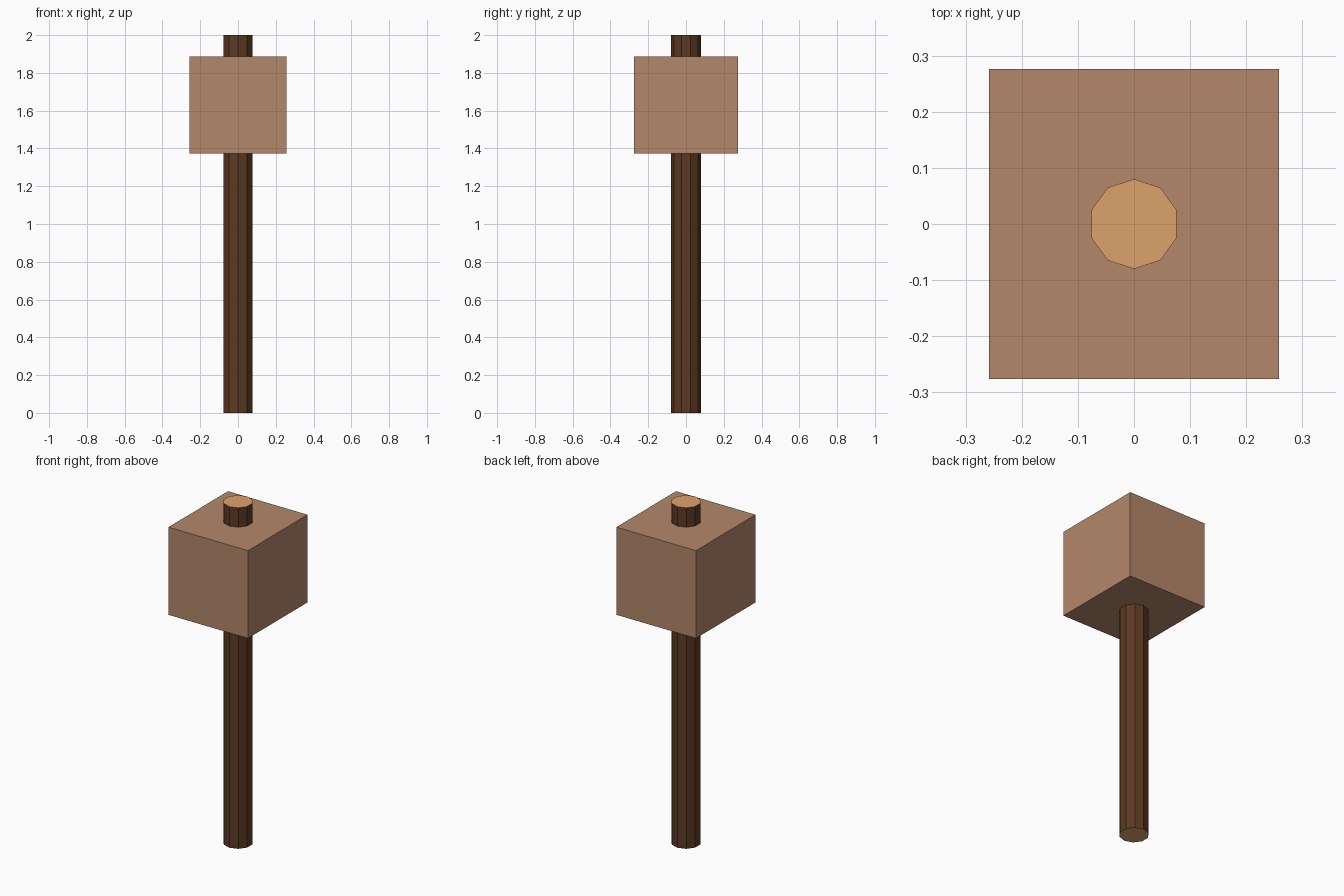
import bpy

if "Cube" in bpy.data.objects:
    bpy.data.objects.remove(bpy.data.objects["Cube"])


def material(name, rgb):
    mat = bpy.data.materials.new(name)
    mat.diffuse_color = (*rgb, 1)
    mat.use_nodes = True
    mat.node_tree.nodes["Principled BSDF"].inputs["Base Color"].default_value = mat.diffuse_color
    return mat


bark = material("dark_wood", (0.107, 0.042, 0.016))
end_grain = material("end_grain", (0.716, 0.362, 0.147))
block = material("head_wood", (0.456, 0.242, 0.147))

# Ten-sided handle running through the head, with pale end grain on both caps
bpy.ops.mesh.primitive_cylinder_add(vertices=10, radius=0.08, depth=2, location=(0, 0, 1))
handle = bpy.context.object
handle.name = "handle"
handle.data.materials.append(bark)
handle.data.materials.append(end_grain)
for face in handle.data.polygons:
    if abs(face.normal.z) > 0.9:
        face.material_index = 1

# Block head
bpy.ops.mesh.primitive_cube_add(size=1, location=(0, 0, 1.629))
head = bpy.context.object
head.name = "mallet_head"
head.scale = (0.516, 0.552, 0.514)
bpy.ops.object.transform_apply(location=False, rotation=False, scale=True)
head.data.materials.append(block)
